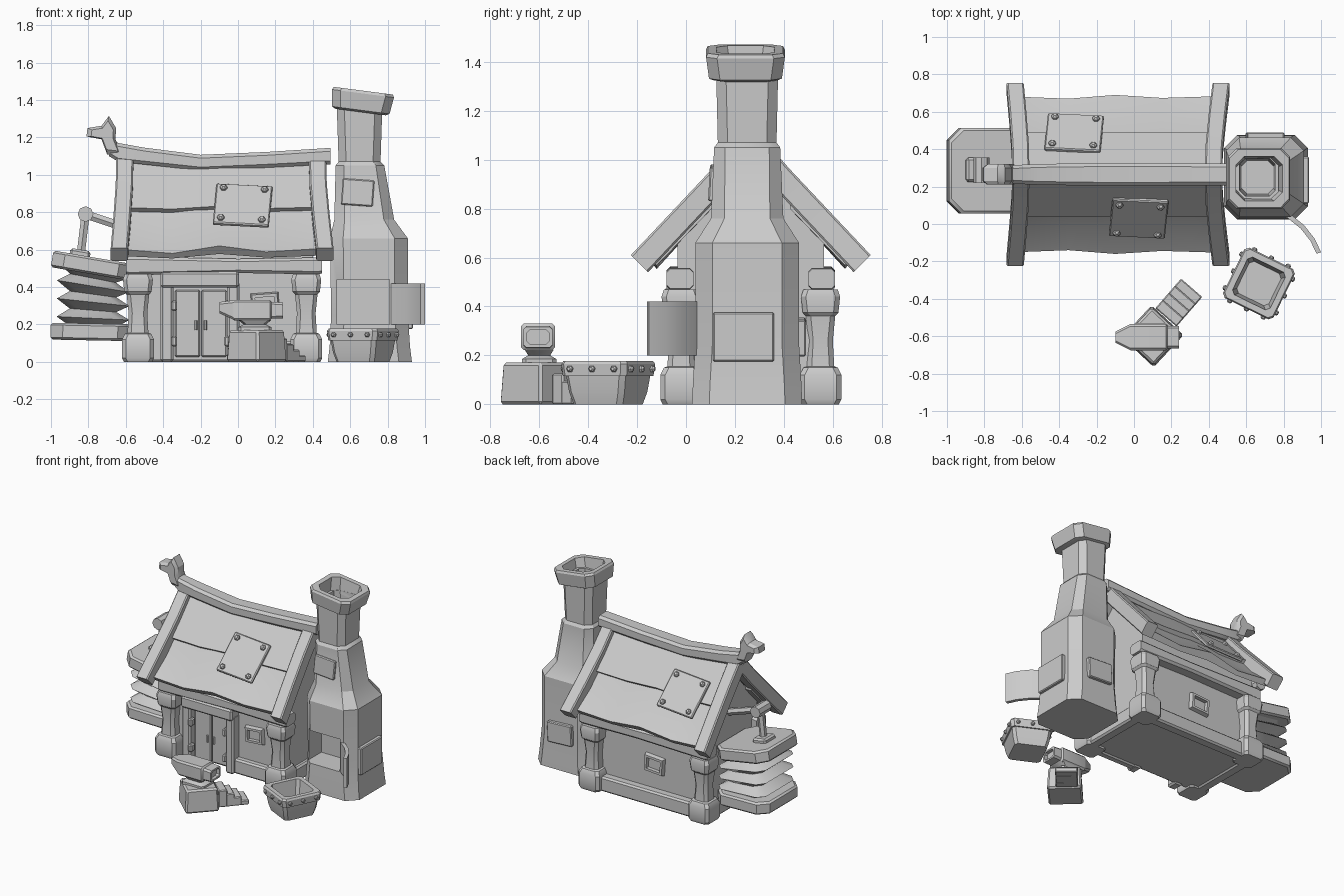
import bpy, bmesh, math
from math import radians
from mathutils import Matrix, Vector

if "Cube" in bpy.data.objects:
    bpy.data.objects.remove(bpy.data.objects["Cube"])

CY = 0.265                                   # ridge line of the house in y
ALONG_X = Matrix(((0, 0, 1), (1, 0, 0), (0, 1, 0)))   # section plane y/z


def finish(name, bm):
    bmesh.ops.recalc_face_normals(bm, faces=bm.faces)
    me = bpy.data.meshes.new(name)
    bm.to_mesh(me)
    bm.free()
    ob = bpy.data.objects.new(name, me)
    bpy.context.collection.objects.link(ob)
    return ob


def sec(c, hx, hy, ch=0.0, R=Matrix.Identity(3)):
    """Rectangle section (chamfered when ch > 0) around c, turned by R."""
    if ch:
        p = [(hx, hy - ch), (hx - ch, hy), (ch - hx, hy), (-hx, hy - ch),
             (-hx, ch - hy), (ch - hx, -hy), (hx - ch, -hy), (hx, ch - hy)]
    else:
        p = [(hx, hy), (-hx, hy), (-hx, -hy), (hx, -hy)]
    return [Vector(c) + R @ Vector((a, b, 0)) for a, b in p]


def loft(name, rings, closed=False):
    bm = bmesh.new()
    vs = [[bm.verts.new(p) for p in r] for r in rings]
    n = len(vs[0])
    for i in range(len(vs) if closed else len(vs) - 1):
        a, b = vs[i], vs[(i + 1) % len(vs)]
        for j in range(n):
            k = (j + 1) % n
            bm.faces.new((a[j], a[k], b[k], b[j]))
    if not closed:
        bm.faces.new(vs[0])
        bm.faces.new(vs[-1])
    return finish(name, bm)


def box(name, c, size, rot=(0, 0, 0), bevel=0.012, taper=1.0):
    bm = bmesh.new()
    bmesh.ops.create_cube(bm, size=1)
    for v in bm.verts:
        t = taper if v.co.z > 0 else 1
        v.co = Vector((v.co.x * size[0] * t, v.co.y * size[1] * t, v.co.z * size[2]))
    if bevel:
        bmesh.ops.bevel(bm, geom=bm.edges[:], offset=bevel, segments=1, affect='EDGES')
    R = Matrix.Rotation(rot[2], 4, 'Z') @ Matrix.Rotation(rot[1], 4, 'Y') @ Matrix.Rotation(rot[0], 4, 'X')
    bm.transform(Matrix.Translation(c) @ R)
    return finish(name, bm)


def place(c, tilt, turn=0, spin=0):
    """Plate frame: tilted about x, turned about z, spun in its own plane."""
    return (Matrix.Translation(c) @ Matrix.Rotation(radians(turn), 4, 'Z')
            @ Matrix.Rotation(radians(tilt), 4, 'X') @ Matrix.Rotation(radians(spin), 4, 'Z'))


def plate(name, M, w, h, t=0.025, rivets=True):
    ob = box(name, (0, 0, 0), (w, h, t), bevel=0.006)
    ob.data.transform(M)
    if rivets:
        for i in (-1, 1):
            for j in (-1, 1):
                p = M @ Vector((i * (w / 2 - 0.04), j * (h / 2 - 0.035), t / 2))
                rivet(name + "_rivet", p, M.to_3x3(), 0.02)


def rivet(name, p, R, r=0.014):
    loft(name, [[p + R @ Vector((k * r * math.cos(a), k * r * math.sin(a), z * r))
                 for a in [i * math.pi / 3 for i in range(6)]]
                for k, z in ((1, -0.5), (1, 0.5), (0.5, 1))])


def rod(name, a, b, r, n=6):
    a, b = Vector(a), Vector(b)
    R = (b - a).to_track_quat('Z', 'Y').to_matrix()
    loft(name, [[p + R @ Vector((r * math.cos(i * math.tau / n), r * math.sin(i * math.tau / n), 0))
                 for i in range(n)] for p in (a, b)])


def frame(name, M, hx, hy, bar, depth):
    rings = [sec((0, 0, z), hx - d, hy - d) for d, z in
             ((0, 0), (0.008, depth), (bar, depth), (bar, 0))]
    loft(name, rings, True).data.transform(M)


# house walls with both gables
prof = [(0.265, 0.01), (0.265, 0.5), (0.3, 0.55), (0.3, 0.66), (0, 1.0)]
prof += [(-a, z) for a, z in reversed(prof[:4])]
loft("house_walls", [[Vector((x, CY + a, z)) for a, z in prof] for x in (-0.56, 0.40)])

# corner posts
for px in (-0.535, 0.365):
    for s in (-1, 1):
        loft("corner_post", [sec((px, CY + s * 0.285, z), h, h, 0.02) for z, h in (
            (0, 0.075), (0.02, 0.085), (0.12, 0.085), (0.15, 0.07), (0.155, 0.056), (0.26, 0.05),
            (0.36, 0.06), (0.375, 0.073), (0.44, 0.08), (0.47, 0.07))])

# wall plates and sills
for s in (-1, 1):
    loft("eave_beam", [sec((x, CY + s * 0.29, 0.513), 0.055, h, 0.015, ALONG_X)
                       for x, h in ((-0.6, 0.045), (-0.58, 0.05), (0.0, 0.038), (0.43, 0.045), (0.45, 0.04))])
box("back_sill", (-0.085, CY + 0.285, 0.055), (0.8, 0.08, 0.11))
box("front_sill", (0.15, CY - 0.28, 0.055), (0.32, 0.06, 0.11))
for x in (-0.55, 0.39):
    box("side_sill", (x, CY, 0.055), (0.08, 0.45, 0.11))

# roof: two overlapping board layers on each side, lower one warped
for s in (-1, 1):
    upper, lower = [], []
    for x, w in ((-0.61, 0.0), (-0.35, -0.02), (-0.1, 0.02), (0.15, -0.012), (0.43, 0.005)):
        upper.append([Vector((x, CY + s * a, z + w * 0.4)) for a, z in
                      ((0.0, 1.085), (0.225, 0.825), (0.19, 0.795), (0.0, 1.02))])
        lower.append([Vector((x, CY + s * a, z)) for a, z in
                      ((0.16, 0.86), (0.28, 0.715 + 1.2 * w), (0.415 + w * 0.5, 0.6 + w),
                       (0.385, 0.565 + w * 0.6), (0.16, 0.80))])
    loft("upper_roof_boards", upper)
    loft("lower_roof_boards", lower)
    # barge boards, splayed at the feet
    for bx, d in ((-0.605, -0.03), (0.425, 0.04)):
        path = [(0.0, 1.065, 0), (0.13, 0.92, 0.1), (0.29, 0.75, 0.5), (0.455, 0.575, 1)]
        rings = []
        for a, z, t in path:
            R = Matrix(((1, 0, 0), (0, s * 0.7, -s * 0.7), (0, 0.7, 0.7)))
            rings.append(sec((bx + d * t, CY + s * a, z), 0.046, 0.05, 0.008, R))
        loft("barge_board", rings)

# roof repair plates
plate("front_roof_plate", place((0.025, 0.033, 0.835), 47, 0, -4), 0.3, 0.29)
plate("back_roof_plate", place((-0.32, 0.485, 0.845), 47, 180, -4), 0.3, 0.28)

# sagging ridge beam with carved head
loft("ridge_beam", [sec((x, CY, z), hy, hz, 0.018, ALONG_X) for x, z, hy, hz in (
    (0.495, 1.1, 0.058, 0.044), (0.15, 1.08, 0.06, 0.042), (-0.2, 1.065, 0.06, 0.042),
    (-0.5, 1.1, 0.056, 0.045), (-0.64, 1.12, 0.05, 0.05), (-0.69, 1.15, 0.04, 0.05))])
head = [(-0.62, 1.10), (-0.655, 1.19), (-0.652, 1.25), (-0.69, 1.315), (-0.73, 1.262),
        (-0.805, 1.25), (-0.81, 1.205), (-0.73, 1.19), (-0.70, 1.11)]
cm = Vector((-0.71, 0, 1.21))
loft("ridge_head", [[Vector((cm.x + (x - cm.x) * k, CY + y, cm.z + (z - cm.z) * k)) for x, z in head]
                    for y, k in ((-0.055, 0.75), (-0.035, 1), (0.035, 1), (0.055, 0.75))])

# double door with frame, hinges and handles
for x, w in ((-0.38, 0.07), (-0.025, 0.065)):
    box("door_jamb", (x, -0.025, 0.215), (w, 0.09, 0.43))
box("door_lintel", (-0.205, -0.03, 0.44), (0.42, 0.11, 0.085))
for i, x in enumerate((-0.27, -0.128)):
    box("door_leaf", (x, -0.012, 0.205), (0.136, 0.035, 0.36), bevel=0.008)
    rod("door_handle", (-0.225 + i * 0.05, -0.034, 0.17), (-0.225 + i * 0.05, -0.034, 0.22), 0.008)
    for z in (0.11, 0.3):
        box("door_hinge", (-0.34 + i * 0.28, -0.06, z), (0.03, 0.05, 0.055), bevel=0.008)

# windows
frame("front_window", place((0.145, 0.002, 0.31), 90, 0, 4), 0.075, 0.06, 0.024, 0.03)
frame("back_window", place((-0.12, 0.528, 0.29), 90, 180, -4), 0.08, 0.065, 0.025, 0.03)

# furnace and chimney, with the fire opening cut out
furnace = loft("furnace", [sec((x, 0.25, z), hx, hy, c) for x, z, hx, hy, c in (
    (0.705, 0, 0.225, 0.225, 0.07), (0.705, 0.08, 0.215, 0.222, 0.07), (0.703, 0.25, 0.205, 0.212, 0.07),
    (0.70, 0.66, 0.208, 0.212, 0.07), (0.675, 0.76, 0.16, 0.148, 0.055), (0.652, 1.05, 0.13, 0.135, 0.045),
    (0.65, 1.07, 0.112, 0.12, 0.04), (0.65, 1.37, 0.122, 0.127, 0.04), (0.66, 1.37, 0.095, 0.1, 0.03),
    (0.66, 1.15, 0.085, 0.09, 0.03))])
cutter = box("fire_opening_cutter", (0.67, 0.05, 0.32), (0.28, 0.34, 0.24), bevel=0)
cutter.hide_render = cutter.hide_viewport = True
cutter.display_type = 'WIRE'
cut = furnace.modifiers.new("fire_opening", 'BOOLEAN')
cut.operation, cut.solver, cut.object = 'DIFFERENCE', 'EXACT', cutter
T = Matrix.Rotation(0.13, 3, 'Y')
top = Vector((0.663, 0.243, 1.395))
loft("chimney_cap", [sec(top + T @ Vector((0, 0, z)), h, h - 0.006, 0.045, T) for z, h in (
    (-0.06, 0.135), (-0.05, 0.155), (0.04, 0.167), (0.055, 0.16), (0.055, 0.125), (-0.06, 0.11))], True)

# open furnace door, curved
door = []
for x, y, dx, dy in ((0.825, 0.045, 0.6, 0.8), (0.9, -0.015, 0.7, 0.7), (0.955, -0.085, 0.85, 0.5), (0.988, -0.155, 0.95, 0.3)):
    n = Vector((dx, dy, 0)) * 0.013
    door.append([Vector((x, y, z)) + n * k for z, k in ((0.2, -1), (0.2, 1), (0.42, 1), (0.42, -1))])
loft("furnace_door", door)

# furnace patches
plate("side_patch", place((0.913, 0.235, 0.275), 90, 90, 0), 0.25, 0.2, 0.045, False)
plate("front_patch", place((0.64, 0.109, 0.905), 87, 0, -4), 0.17, 0.14, 0.03, False)
plate("back_patch", place((0.7, 0.467, 0.275), 90, 180, 3), 0.2, 0.15, 0.045, False)

# bellows: boards, pleated bag, lever
for nm, z, t, x in (("bellows_bottom", 0.16, 0.02, -0.79), ("bellows_top", 0.515, 0.17, -0.785)):
    R = Matrix.Rotation(t, 3, 'Y')
    loft(nm, [sec(Vector((x, 0.285, z)) + R @ Vector((0, 0, d)), 0.212 - i, 0.228 - i, 0.065, R)
              for d, i in ((-0.045, 0.012), (-0.033, 0), (0.033, 0), (0.045, 0.012))])
pleats = []
for k in range(8):
    f, out = k / 7, k % 2
    pleats.append(sec((-0.775, 0.285, 0.19 + 0.3 * f), 0.195 if out else 0.125, 0.21 if out else 0.15,
                      0.05, Matrix.Rotation(0.02 + 0.2 * f, 3, 'Y')))
loft("bellows_bag", pleats)
rod("bellows_link", (-0.845, CY + 0.025, 0.54), (-0.815, CY + 0.025, 0.79), 0.025)
rod("lever_arm", (-0.82, CY + 0.025, 0.79), (-0.55, CY + 0.025, 0.70), 0.026)
rod("lever_pivot", (-0.815, CY - 0.045, 0.79), (-0.815, CY + 0.09, 0.79), 0.042, 8)
box("link_foot", (-0.845, CY + 0.025, 0.575), (0.11, 0.13, 0.05), (0, 0.17, 0))

# anvil on its block, with steps
box("anvil_block", (0.1, -0.6, 0.085), (0.235, 0.235, 0.17), (0, 0, radians(47)), 0.012, 0.92)
loft("anvil_foot", [sec((0.09, -0.6, z), a, b, 0.015) for z, a, b in (
    (0.165, 0.09, 0.07), (0.185, 0.09, 0.07), (0.2, 0.06, 0.045), (0.225, 0.09, 0.06))])
loft("anvil_body", [sec((x, -0.605, z), hy, hz, 0.012, ALONG_X) for x, z, hy, hz in (
    (-0.1, 0.29, 0.03, 0.03), (-0.03, 0.278, 0.065, 0.05), (-0.02, 0.276, 0.07, 0.055), (0.17, 0.276, 0.07, 0.055),
    (0.18, 0.276, 0.06, 0.045), (0.24, 0.275, 0.06, 0.042), (0.24, 0.275, 0.045, 0.03), (0.215, 0.275, 0.045, 0.03))])
for i in range(4):
    d = 0.13 + i * 0.05
    h = 0.125 - i * 0.03
    a = radians(49)
    box("block_step", (0.105 + d * math.cos(a), -0.575 + d * math.sin(a), h / 2), (0.06, 0.15, h), (0, 0, a), 0.006)

# quench tub with rivets
Z = Matrix.Rotation(radians(-26), 3, 'Z')
mid = Vector((0.668, -0.318, 0))
loft("quench_tub", [sec(mid + Vector((0, 0, z)), h, h, c, Z) for z, h, c in (
    (0, 0.112, 0.02), (0.05, 0.126, 0.02), (0.115, 0.135, 0.02), (0.115, 0.145, 0.02), (0.165, 0.15, 0.02),
    (0.178, 0.143, 0.02), (0.178, 0.112, 0.02), (0.05, 0.095, 0.02))])
for q in range(4):
    R = Z @ Matrix.Rotation(q * math.pi / 2, 3, 'Z') @ Matrix.Rotation(math.pi / 2, 3, 'X')
    for t in (-0.1, 0, 0.1):
        rivet("tub_rivet", mid + Vector((0, 0, 0.145)) + R @ Vector((t, 0, 0.15)), R)

# soft shading with hard edges kept
for ob in bpy.data.objects:
    if ob != cutter:
        ob.select_set(True)
bpy.context.view_layer.objects.active = furnace
bpy.ops.object.shade_smooth_by_angle(angle=radians(32))
